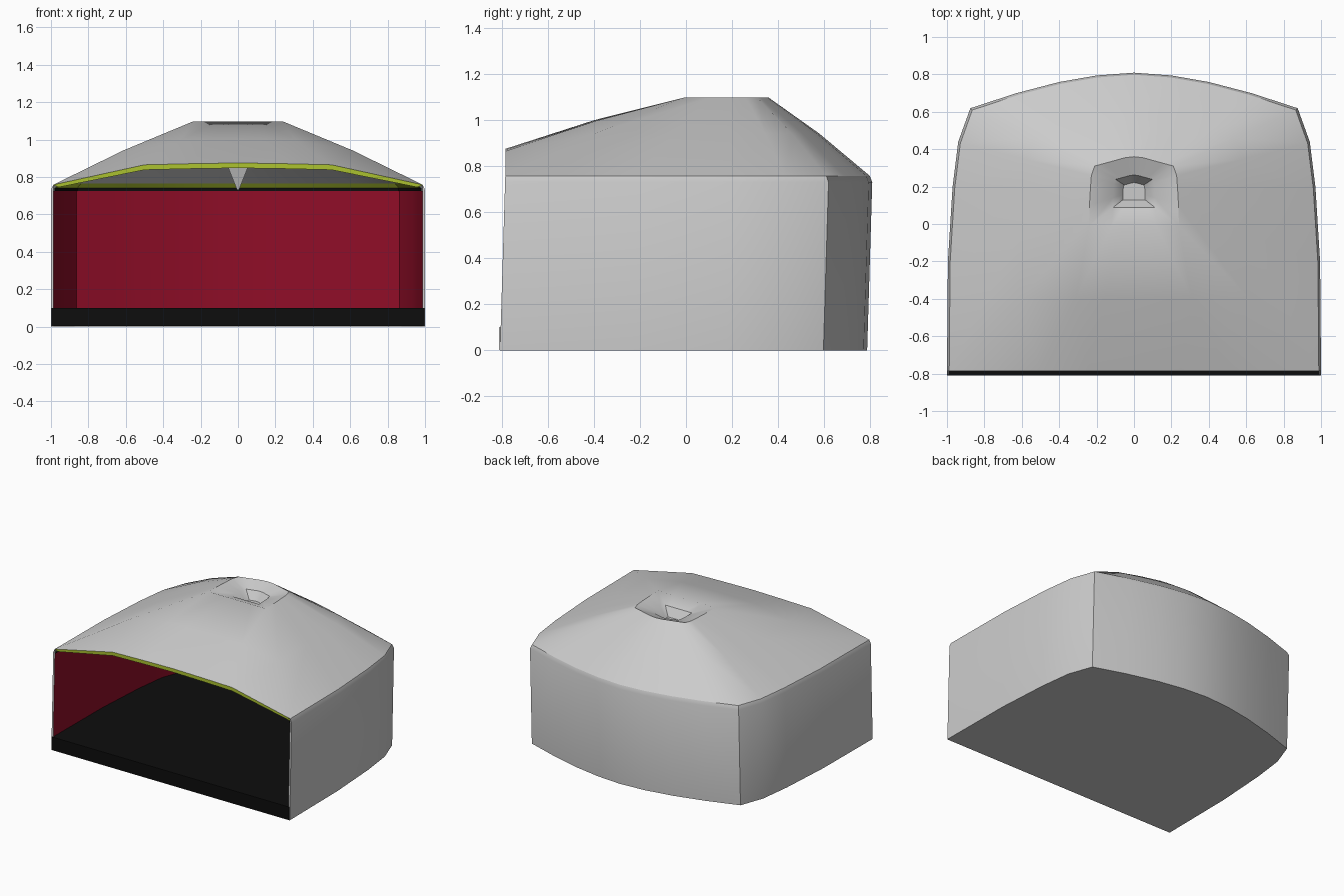
import bpy, math

if "Cube" in bpy.data.objects:
    bpy.data.objects.remove(bpy.data.objects["Cube"])

# ---------- helpers ----------
def material(name, rgb):
    m = bpy.data.materials.new(name)
    m.diffuse_color = (*rgb, 1)
    m.use_nodes = True
    m.node_tree.nodes["Principled BSDF"].inputs["Base Color"].default_value = m.diffuse_color
    return m

RED = material("red", (0.27, 0.004, 0.02))
BLACK = material("black", (0.004, 0.004, 0.004))
LIME = material("lime", (0.42, 0.55, 0.03))

def loft(name, rings, mat=None, flip=False, cap=False):
    """Skin the right half through rings of points, then mirror it across x = 0."""
    n = len(rings[0])
    verts = [p for ring in rings for p in ring]
    faces = []
    for r in range(len(rings) - 1):
        for i in range(n - 1):
            a, b = r * n + i, (r + 1) * n + i
            faces.append((a, a + 1, b + 1, b))
    if cap:
        faces.append(tuple(range((len(rings) - 1) * n, len(rings) * n)))
    if flip:
        faces = [f[::-1] for f in faces]
    mesh = bpy.data.meshes.new(name)
    mesh.from_pydata(verts, [], faces)
    mesh.update()
    ob = bpy.data.objects.new(name, mesh)
    bpy.context.collection.objects.link(ob)
    if mat:
        mesh.materials.append(mat)
    bpy.ops.object.select_all(action='DESELECT')
    ob.select_set(True)
    bpy.context.view_layer.objects.active = ob
    bpy.ops.object.shade_smooth_by_angle(angle=math.radians(35))
    mod = ob.modifiers.new("mirror", 'MIRROR')
    mod.merge_threshold = 0.0005
    return ob

def inset(x, y, d):
    return x * (1 - d), y - d * (y + 0.785) / 1.595

def wall_ring(z, d=0.0):
    """Wall outline at height z; the walls lean back slightly."""
    shift = -0.023 * (1 - z / 0.76)
    return [(*p, z) for p in (inset(x, y + shift, d) for x, y in SIDE)]

def blend(a, b, t, lift):
    return [(p[0] + (q[0] - p[0]) * t, p[1] + (q[1] - p[1]) * t,
             p[2] + (q[2] - p[2]) * t + lift) for p, q in zip(a, b)]

def vent_ring(k, z):
    """Vent outline shrunk by k around its middle."""
    return [(x * k, 0.175 + (y - 0.175) * k, z) for x, y in VENT]

# ---------- half outlines: front corner to back middle ----------
SIDE = [(1, -.785), (.995, -.2), (.97, .2), (.94, .44), (.875, .62),
        (.63, .70), (.40, .76), (.20, .795), (0, .81)]
FRONT = [(0, .875), (.25, .871), (.5, .865)]
VENT = [(0, -.01), (.06, -.01), (.12, -.01), (.24, -.01), (.238, .10), (.233, .19),
        (.228, .26), (.21, .31), (.155, .325), (.10, .34), (.05, .354), (0, .36)]

# ---------- outer walls ----------
eave = wall_ring(0.758, 0.012)
loft("outer_wall", [wall_ring(0), wall_ring(0.73), eave])

# ---------- roof with sunken vent ----------
roof_edge = [(x, -.785, z) for x, z in FRONT] + eave
rim = vent_ring(1, 1.097)
loft("roof", [roof_edge, blend(roof_edge, rim, .5, .014), rim,
              vent_ring(.47, 1.06), vent_ring(.25, 1.0)], cap=True)

# ---------- inside walls, dark band and lime ledge ----------
loft("inner_wall", [wall_ring(.1, .012), wall_ring(.725, .012)], RED, flip=True)
loft("wall_band", [wall_ring(.725, .012), wall_ring(.725, .018),
                   wall_ring(.742, .018)], BLACK, flip=True)
ledge_top = wall_ring(.765, .04)
ledge_top[0] = (.96, -.783, .745)
loft("lime_ledge", [wall_ring(.742, .018), ledge_top], LIME, flip=True)

# ---------- ceiling running down into the hanging funnel ----------
ceiling_edge = [(x, -.785, z - .027) for x, z in FRONT] + ledge_top
ceiling_rim = vent_ring(.95, 1.06)
loft("ceiling", [ceiling_edge, blend(ceiling_edge, ceiling_rim, .5, .012), ceiling_rim,
                 vent_ring(.45, .99), vent_ring(.02, .73)], flip=True, cap=True)

# ---------- lime arch along the roof's front edge ----------
loft("front_arch", [ceiling_edge[:4], roof_edge[:4]], LIME)

# ---------- front edges of the side walls ----------
heights = (0.0, 0.73, 0.758)
loft("wall_front_edge", [[wall_ring(z, .014)[0] for z in heights],
                         [wall_ring(0)[0], wall_ring(.73)[0], eave[0]]], flip=True)

# ---------- floor slab with grey underside ----------
def slab_ring(z, d):
    return [(0, -.81, z), (1 - d, -.81, z)] + wall_ring(z, d)[1:]

loft("floor", [slab_ring(.002, .003), slab_ring(.1, .003)], BLACK, cap=True)
loft("underside", [slab_ring(0, 0)], flip=True, cap=True)
